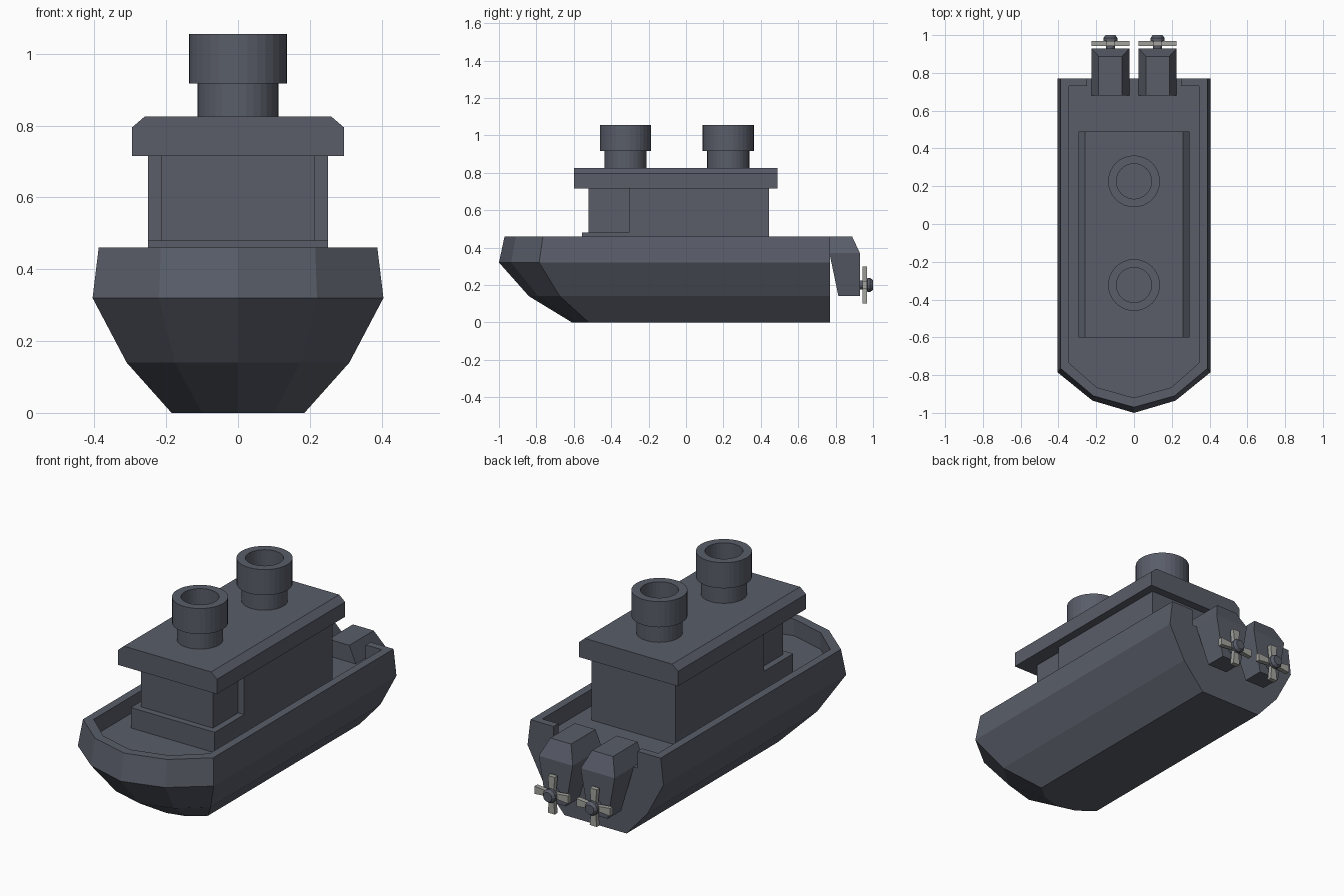
import bpy, bmesh
from math import pi
from mathutils import Matrix

if "Cube" in bpy.data.objects:
    bpy.data.objects.remove(bpy.data.objects["Cube"])


def material(name, rgb):
    m = bpy.data.materials.new(name)
    m.diffuse_color = (*rgb, 1)
    m.use_nodes = True
    m.node_tree.nodes["Principled BSDF"].inputs["Base Color"].default_value = m.diffuse_color
    return m


BODY = material("slate", (0.10, 0.11, 0.14))
METAL = material("metal", (0.36, 0.36, 0.34))


def finish(bm, name, mat=BODY):
    bmesh.ops.recalc_face_normals(bm, faces=bm.faces)
    me = bpy.data.meshes.new(name)
    bm.to_mesh(me)
    bm.free()
    me.materials.append(mat)
    ob = bpy.data.objects.new(name, me)
    bpy.context.collection.objects.link(ob)
    return ob


def loft(name, rings, mat=BODY):
    """Closed solid through a stack of equal-length point rings."""
    bm = bmesh.new()
    vs = [[bm.verts.new(p) for p in r] for r in rings]
    n = len(vs[0])
    for a, b in zip(vs, vs[1:]):
        for i in range(n):
            j = (i + 1) % n
            bm.faces.new((a[i], a[j], b[j], b[i]))
    bm.faces.new(vs[0])
    bm.faces.new(vs[-1])
    return finish(bm, name, mat)


def rect(z, hw, y0, y1, cx=0):
    return [(cx - hw, y0, z), (cx + hw, y0, z), (cx + hw, y1, z), (cx - hw, y1, z)]


def box(name, hw, y0, y1, z0, z1):
    return loft(name, [rect(z0, hw, y0, y1), rect(z1, hw, y0, y1)])


def mirrored(z, half):
    """Symmetric outline; half starts at the bow tip on the centreline."""
    return [(x, y, z) for x, y in half] + [(-x, y, z) for x, y in reversed(half) if x > 0]


def lathe(name, profile, loc, sides, axis='Z', mat=BODY):
    bm = bmesh.new()
    rings = []
    for r, h in profile:
        c = bmesh.ops.create_circle(bm, segments=sides, radius=r,
                                    matrix=Matrix.Translation((0, 0, h)))
        rings.append(c['verts'])
    for a, b in zip(rings, rings[1:]):
        for i in range(sides):
            j = (i + 1) % sides
            bm.faces.new((a[i], a[j], b[j], b[i]))
    bm.faces.new(rings[0])
    bm.faces.new(rings[-1])
    if axis == 'Y':
        bm.transform(Matrix.Rotation(-pi / 2, 4, 'X'))
    bm.transform(Matrix.Translation(loc))
    return finish(bm, name, mat)


# Hull: levels of bow tip, bow facet, shoulder and stern
STERN = 0.77
levels = [
    (0.00, [(0, -0.61), (0.10, -0.585), (0.185, -0.52), (0.185, STERN)]),
    (0.14, [(0, -0.84), (0.175, -0.79), (0.31, -0.675), (0.31, STERN)]),
    (0.32, [(0, -1.00), (0.22, -0.935), (0.405, -0.785), (0.405, STERN)]),
    (0.46, [(0, -0.97), (0.215, -0.91), (0.388, -0.765), (0.388, STERN)]),
]
hull = loft("hull", [mirrored(z, h) for z, h in levels])

# Sunken deck with open transom
deck = [(0, -0.92), (0.197, -0.865), (0.345, -0.735), (0.345, 0.73), (0.25, 0.73), (0.25, 0.85)]
cutter = loft("deck_cutter", [mirrored(0.37, deck), mirrored(0.6, deck)])
cutter.hide_render = True
mod = hull.modifiers.new("deck", 'BOOLEAN')
mod.operation = 'DIFFERENCE'
mod.solver = 'EXACT'
mod.object = cutter
bpy.context.view_layer.objects.active = hull
bpy.ops.object.modifier_apply(modifier="deck")
bpy.data.objects.remove(cutter)

# Cabin
box("cabin_main", 0.25, -0.305, 0.445, 0.37, 0.715)
box("cabin_front", 0.215, -0.52, -0.305, 0.48, 0.715)
box("cabin_step", 0.25, -0.555, -0.305, 0.37, 0.48)

# Roof with chamfered long edges
loft("roof", [rect(0.715, 0.295, -0.6, 0.49), rect(0.795, 0.295, -0.6, 0.49),
              rect(0.825, 0.26, -0.6, 0.49)])

# Hollow funnels
for name, y in (("front_funnel", -0.323), ("rear_funnel", 0.226)):
    lathe(name, [(0.113, 0.825), (0.113, 0.917), (0.137, 0.917), (0.137, 1.055),
                 (0.093, 1.055), (0.093, 0.9)], (0, y, 0), 32)

# Twin outboard motors with propellers
for side, cx in (("left", -0.125), ("right", 0.125)):
    loft(side + "_motor_cap", [rect(0.37, 0.101, 0.68, 0.93, cx),
                               rect(0.46, 0.062, 0.68, 0.888, cx)])
    loft(side + "_motor_leg", [rect(0.14, 0.06, 0.815, 0.93, cx),
                               rect(0.37, 0.101, 0.767, 0.93, cx)])
    lathe(side + "_propeller_hub", [(0.024, 0.92), (0.024, 0.965), (0.037, 0.97),
                                    (0.037, 0.985), (0.026, 1.0)], (cx, 0, 0.2), 12, 'Y')
    for i in range(4):
        blade = loft(f"{side}_blade_{i + 1}", [rect(0.0, 0.011, 0.943, 0.968),
                                               rect(0.1, 0.021, 0.943, 0.968)], METAL)
        blade.data.transform(Matrix.Translation((cx, 0, 0.2)) @ Matrix.Rotation(i * pi / 2, 4, 'Y'))
